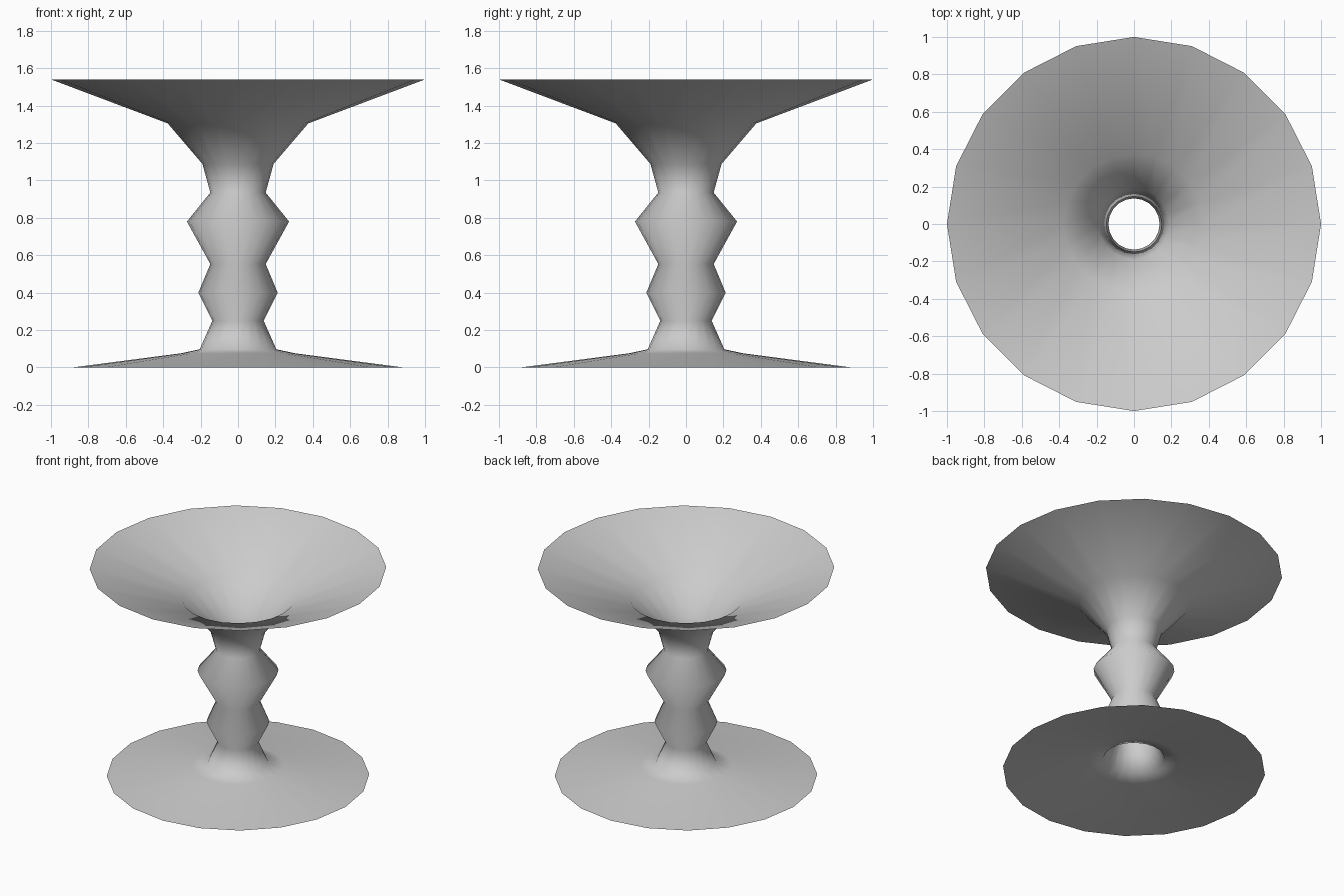
import bpy, bmesh
from math import cos, sin, tau

if "Cube" in bpy.data.objects:
    bpy.data.objects.remove(bpy.data.objects["Cube"])

SIDES = 20

# Turned profile (radius, height), from the foot rim up to the top rim
PROFILE = [
    (0.885, 0.0), (0.31, 0.075), (0.205, 0.097),    # flared foot
    (0.137, 0.25), (0.212, 0.40), (0.148, 0.553),   # lower bead
    (0.273, 0.78), (0.148, 0.935),                  # upper bead
    (0.19, 1.088), (0.376, 1.305), (1.0, 1.54),     # funnel-shaped top
]


def lathe(name, profile, sides):
    """Open, single-walled surface of revolution around z."""
    bm = bmesh.new()
    rings = [[bm.verts.new((r * cos(tau * i / sides), r * sin(tau * i / sides), z))
              for i in range(sides)] for r, z in profile]
    for low, high in zip(rings, rings[1:]):
        for i in range(sides):
            j = (i + 1) % sides
            face = bm.faces.new((low[i], low[j], high[j], high[i]))
            face.smooth = True
    mesh = bpy.data.meshes.new(name)
    bm.to_mesh(mesh)
    bm.free()
    obj = bpy.data.objects.new(name, mesh)
    bpy.context.collection.objects.link(obj)
    return obj


# Hollow pedestal, open at both ends
lathe("turned_pedestal", PROFILE, SIDES)
